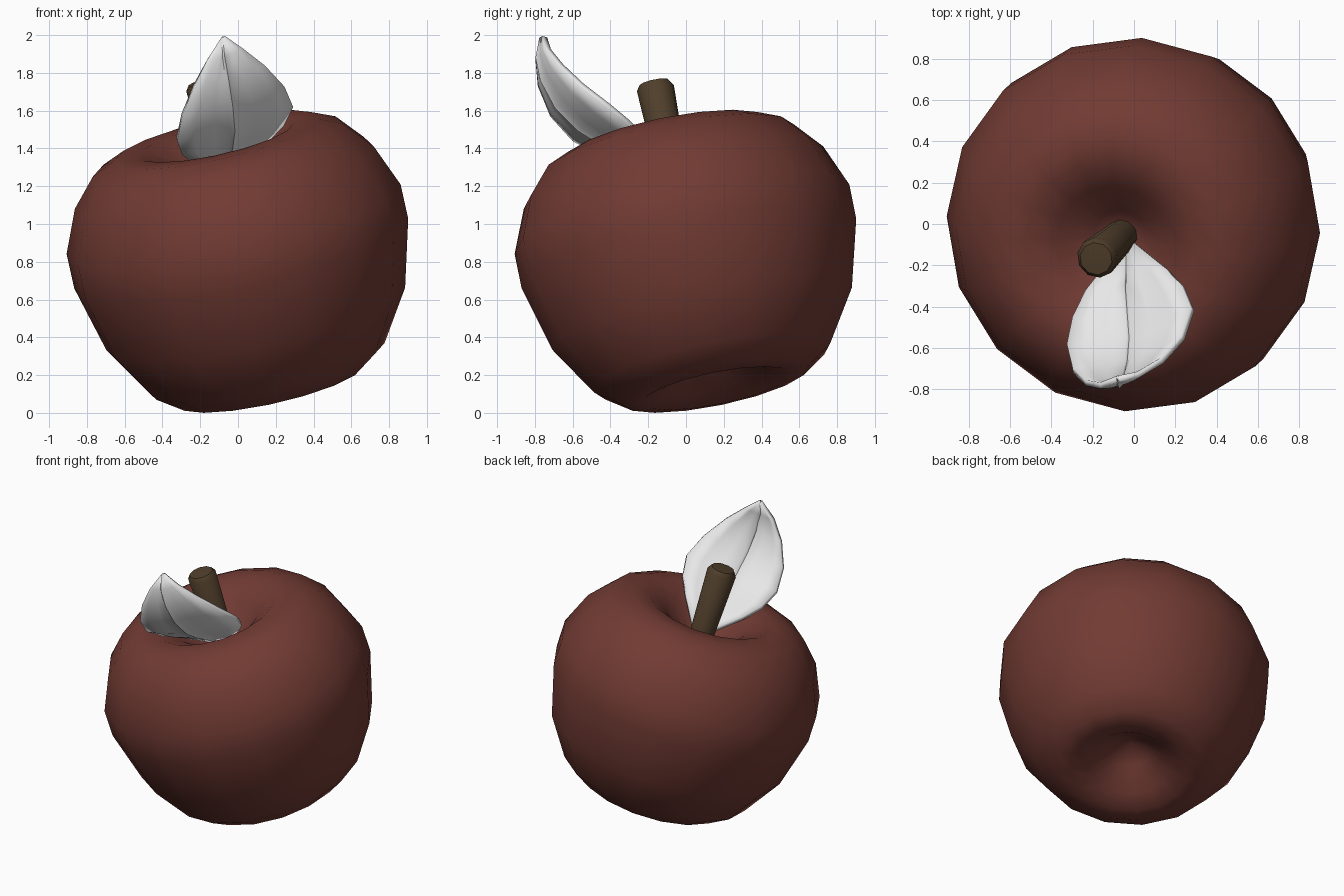
import bpy, math
from mathutils import Vector

if "Cube" in bpy.data.objects:
    bpy.data.objects.remove(bpy.data.objects["Cube"])

# The whole fruit leans along this axis
AXIS = Vector((-0.2125, -0.194, 0.957)).normalized()
CENTRE = Vector((0, 0, 0.92))
ROT = AXIS.to_track_quat('Z', 'Y')


def material(name, rgb):
    m = bpy.data.materials.new(name)
    m.diffuse_color = (*rgb, 1)
    m.use_nodes = True
    m.node_tree.nodes["Principled BSDF"].inputs["Base Color"].default_value = m.diffuse_color
    return m


def make(name, verts, faces, mat, angle):
    me = bpy.data.meshes.new(name)
    me.from_pydata(verts, [], faces)
    me.update()
    ob = bpy.data.objects.new(name, me)
    bpy.context.collection.objects.link(ob)
    me.materials.append(mat)
    bpy.ops.object.select_all(action='DESELECT')
    ob.select_set(True)
    bpy.context.view_layer.objects.active = ob
    bpy.ops.object.shade_smooth_by_angle(angle=math.radians(angle))
    return ob


def lathe(name, profile, n, mat, angle):
    """Revolve (radius, height) points, bottom to top, with poles at both ends."""
    verts = [CENTRE + ROT @ Vector((0, 0, profile[0][1]))]
    rings = profile[1:-1]
    for r, w in rings:
        for i in range(n):
            a = 2 * math.pi * i / n
            verts.append(CENTRE + ROT @ Vector((r * math.cos(a), r * math.sin(a), w)))
    verts.append(CENTRE + ROT @ Vector((0, 0, profile[-1][1])))
    last, top = len(verts) - 1, 1 + (len(rings) - 1) * n
    faces = []
    for i in range(n):
        j = (i + 1) % n
        faces.append((0, 1 + j, 1 + i))
        for k in range(len(rings) - 1):
            a, b = 1 + k * n, 1 + (k + 1) * n
            faces.append((a + i, a + j, b + j, b + i))
        faces.append((top + i, top + j, last))
    return make(name, verts, faces, mat, angle)


red = material("dark_red", (0.165, 0.043, 0.033))
brown = material("stem_brown", (0.080, 0.049, 0.024))
white = material("leaf_white", (0.8, 0.8, 0.8))

# Fruit body with a dimple at both ends
lathe("fruit_body", [
    (0, -0.58), (0.14, -0.66), (0.28, -0.78), (0.40, -0.825), (0.50, -0.81),
    (0.64, -0.71), (0.81, -0.44), (0.905, -0.08), (0.905, 0.11), (0.81, 0.34),
    (0.68, 0.49), (0.55, 0.55), (0.42, 0.55), (0.28, 0.47), (0.13, 0.32),
    (0, 0.24)], 16, red, 80)

# Stem standing in the top dimple
lathe("stem", [(0, 0.2), (0.075, 0.2), (0.10, 0.835), (0.08, 0.865), (0, 0.87)],
      10, brown, 50)

# Cupped leaf: midrib points with half width
spine = [
    ((-0.03, -0.10, 1.25), 0.03), ((-0.04, -0.30, 1.37), 0.21),
    ((-0.03, -0.42, 1.43), 0.29), ((-0.02, -0.55, 1.51), 0.33),
    ((-0.03, -0.67, 1.63), 0.29), ((-0.05, -0.745, 1.77), 0.20),
    ((-0.07, -0.77, 1.89), 0.10), ((-0.08, -0.75, 1.99), 0.005)]
side = Vector((0.92, 0.27, 0.27))
cup = Vector((0, 0.8, 0.5))
cols = [-1, -0.7, -0.35, -0.06, 0, 0.06, 0.35, 0.7, 1]
verts, faces = [], []
for p, h in spine:
    for s in cols:
        lift = 0.18 * h * s * s - (0.015 if s == 0 else 0)
        verts.append(Vector(p) + side * (s * h) + cup * lift)
m = len(cols)
for k in range(len(spine) - 1):
    for c in range(m - 1):
        a = k * m + c
        faces.append((a, a + 1, a + m + 1, a + m))
leaf = make("leaf", verts, faces, white, 60)
mod = leaf.modifiers.new("thickness", 'SOLIDIFY')
mod.thickness = 0.03
mod.offset = 0
